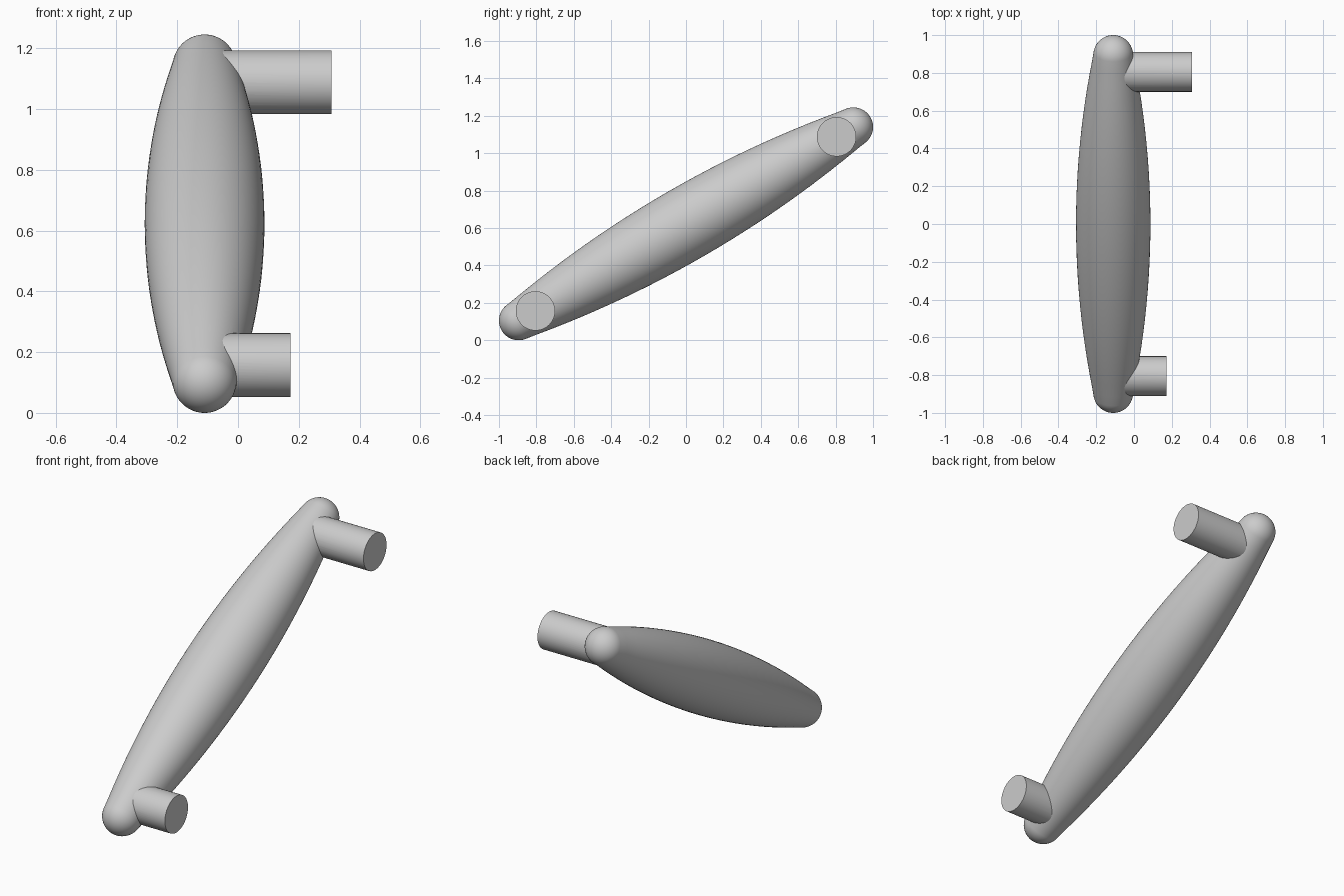
import bpy, bmesh
from math import sin, cos, pi, atan2, hypot
from mathutils import Matrix

if "Cube" in bpy.data.objects:
    bpy.data.objects.remove(bpy.data.objects["Cube"])

R_END, R_MID = 0.105, 0.197          # tip and belly radius of the grip
X0, Y_END, Z_LOW, Z_HIGH = -0.11, 0.895, 0.105, 1.14
HALF = hypot(Y_END, (Z_HIGH - Z_LOW) / 2)
Z_MID = (Z_LOW + Z_HIGH) / 2
SLOPE = (Z_HIGH - Z_LOW) / (2 * Y_END)
SIDES = 64


def lathe(name, profile):
    """Spin (radius, height) points around z; end points lie on the axis."""
    bm = bmesh.new()
    verts = [bm.verts.new((r, 0, h)) for r, h in profile]
    edges = [bm.edges.new(pair) for pair in zip(verts, verts[1:])]
    bmesh.ops.spin(bm, geom=verts + edges, cent=(0, 0, 0), axis=(0, 0, 1),
                   angle=2 * pi, steps=SIDES, use_duplicate=False)
    bmesh.ops.remove_doubles(bm, verts=bm.verts, dist=1e-5)
    bmesh.ops.recalc_face_normals(bm, faces=bm.faces)
    mesh = bpy.data.meshes.new(name)
    bm.to_mesh(mesh)
    bm.free()
    obj = bpy.data.objects.new(name, mesh)
    bpy.context.collection.objects.link(obj)
    return obj


# Grip: bowed bar with round tips
tilt = 2 * (R_MID - R_END) / HALF     # bow slope where it meets the round tip
tip = [(R_END * sin(a), HALF + R_END * cos(a))
       for a in [i / 12 * (pi / 2 - tilt) for i in range(13)]]
tip[0] = (0, HALF + R_END)
bow = [(R_END + (R_MID - R_END) * (1 - t * t), t * HALF)
       for t in [0.96 - i * 0.08 for i in range(25)]]
profile = tip + bow + [(r, -h) for r, h in reversed(tip)]
grip = lathe("handle_grip", profile)
lean = atan2(Y_END, (Z_HIGH - Z_LOW) / 2)
grip.data.transform(Matrix.Translation((X0, 0, Z_MID)) @ Matrix.Rotation(-lean, 4, 'X'))

# Mounting posts: sideways round pegs merged into the grip near each tip
bpy.context.view_layer.objects.active = grip
for name, y, x_end in (("upper_post", 0.805, 0.308), ("lower_post", -0.805, 0.172)):
    post = lathe(name, [(0, 0), (R_END, 0), (R_END, x_end - X0), (0, x_end - X0)])
    post.data.transform(Matrix.Translation((X0, y, Z_MID + y * SLOPE))
                        @ Matrix.Rotation(pi / 2, 4, 'Y'))
    union = grip.modifiers.new(name, 'BOOLEAN')
    union.operation, union.solver, union.object = 'UNION', 'EXACT', post
    bpy.ops.object.modifier_apply(modifier=name)
    bpy.data.objects.remove(post)

# Smooth skin with crisp post ends and joints
grip.select_set(True)
bpy.ops.object.shade_smooth_by_angle(angle=pi / 6)
